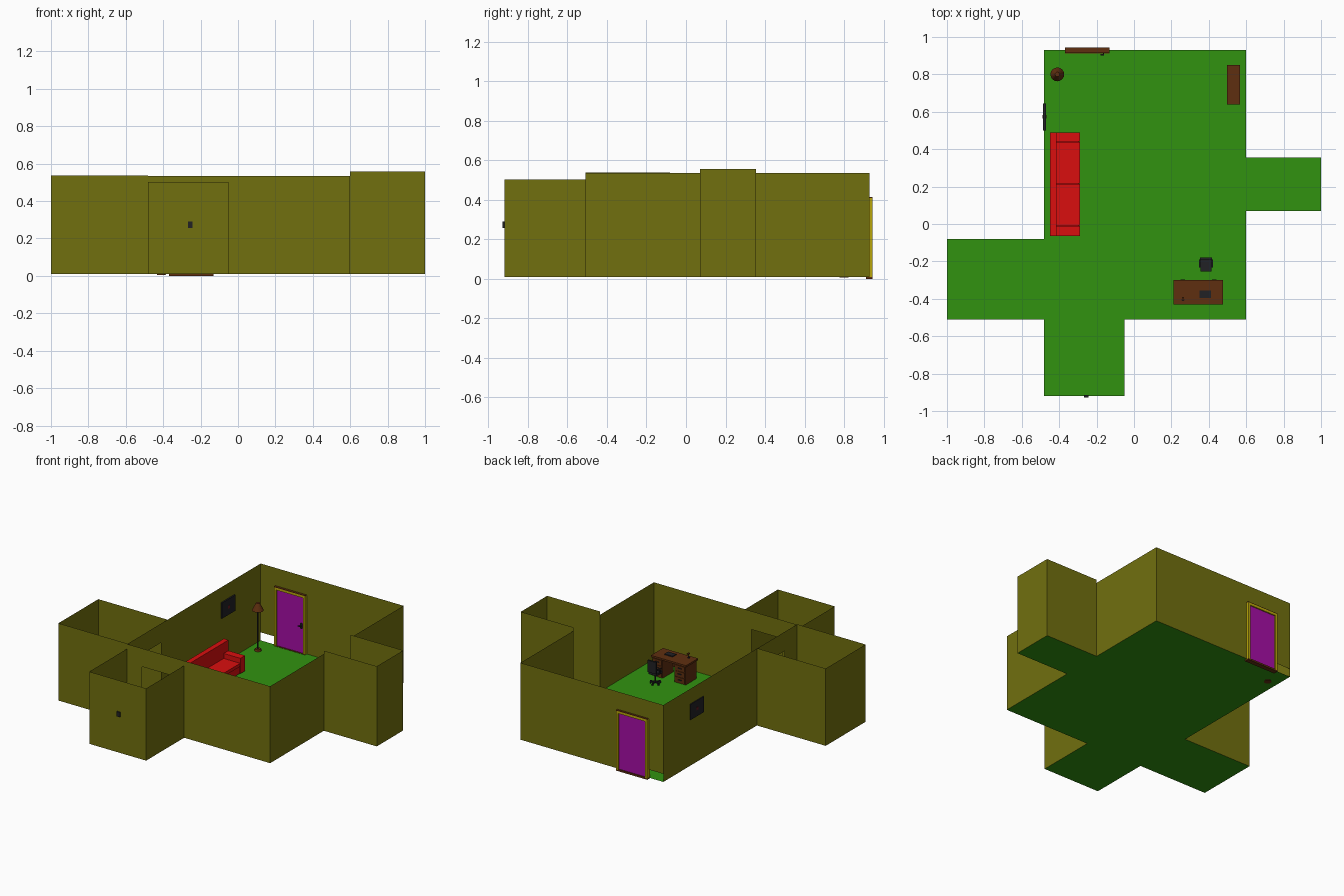
import bpy, bmesh, math
from mathutils import Matrix, Vector

if "Cube" in bpy.data.objects:
    bpy.data.objects.remove(bpy.data.objects["Cube"])


def mat(name, r, g, b):
    m = bpy.data.materials.new(name)
    m.diffuse_color = (r, g, b, 1)
    m.use_nodes = True
    m.node_tree.nodes["Principled BSDF"].inputs["Base Color"].default_value = m.diffuse_color
    return m


OLIVE = mat("olive wall", .165, .16, .0045)
GREEN = mat("green floor", .031, .29, .005)
RED = mat("red fabric", .70, .0045, .0045)
PURPLE = mat("purple door", .38, .0045, .38)
YELLOW = mat("yellow trim", .48, .38, .003)
BROWN = mat("brown wood", .114, .028, .005)
BLACK = mat("black", .015, .015, .018)
MAROON = mat("dark maroon", .12, .008, .012)


def finish(name, bm, m):
    me = bpy.data.meshes.new(name)
    bm.to_mesh(me)
    bm.free()
    me.materials.append(m)
    ob = bpy.data.objects.new(name, me)
    bpy.context.collection.objects.link(ob)
    return ob


def boxes(name, m, *bounds):
    """Each bound is (x0, x1, y0, y1, z0, z1)."""
    bm = bmesh.new()
    for x0, x1, y0, y1, z0, z1 in bounds:
        c = Vector(((x0 + x1) / 2, (y0 + y1) / 2, (z0 + z1) / 2))
        bmesh.ops.create_cube(bm, size=1, matrix=Matrix.Translation(c)
                              @ Matrix.Diagonal((x1 - x0, y1 - y0, z1 - z0, 1)))
    return finish(name, bm, m)


def cone(name, m, x, y, z0, z1, r0, r1, n=16):
    bm = bmesh.new()
    bmesh.ops.create_cone(bm, cap_ends=True, segments=n, radius1=r0, radius2=r1,
                          depth=z1 - z0, matrix=Matrix.Translation((x, y, (z0 + z1) / 2)))
    return finish(name, bm, m)


def wall(name, a, b, top, openings=(), base=.01):
    """Thin upright sheet from a to b; openings are (start, end, height) along it."""
    a, b = Vector(a), Vector(b)
    d = (b - a).normalized()
    bm = bmesh.new()

    def sheet(s, e, z0, z1):
        if e - s > 1e-4:
            p, q = a + d * s, a + d * e
            bm.faces.new([bm.verts.new((v.x, v.y, z))
                          for v, z in ((p, z0), (q, z0), (q, z1), (p, z1))])
    at = 0
    for s, e, h in openings:
        sheet(at, s, base, top)
        sheet(s, e, h, top)
        at = e
    sheet(at, (b - a).length, base, top)
    return finish(name, bm, OLIVE)


def floor(name, x0, x1, y0, y1):
    bm = bmesh.new()
    bm.faces.new([bm.verts.new((x, y, .01)) for x, y in
                  ((x0, y0), (x1, y0), (x1, y1), (x0, y1))])
    return finish(name, bm, GREEN)


# Floors
floor("main_floor", -.48, .6, -.51, .93)
floor("alcove_floor", .6, 1, .07, .355)
floor("left_room_floor", -1, -.48, -.51, -.08)
floor("front_room_floor", -.48, -.05, -.92, -.51)

# Main room walls, with doorways and a low gap beside the door
wall("main_back_wall", (-.48, .93), (.6, .93), .535, [(0, .11, .065), (.11, .35, .41)])
wall("main_left_wall", (-.48, -.51), (-.48, .93), .535, [(.13, .363, .405)])
wall("main_front_wall", (-.48, -.51), (.6, -.51), .535, [(.11, .342, .41)])
wall("main_right_wall_front", (.6, -.51), (.6, .07), .535)
wall("main_right_wall_back", (.6, .355), (.6, .93), .535)

# Side room walls
for room, top, pts in (
        ("alcove", .557, [(.6, .07), (1, .07), (1, .355), (.6, .355)]),
        ("left_room", .538, [(-.48, -.08), (-1, -.08), (-1, -.51), (-.48, -.51)]),
        ("front_room", .503, [(-.48, -.51), (-.48, -.92), (-.05, -.92), (-.05, -.51)])):
    for i in range(3):
        wall(f"{room}_wall_{i + 1}", pts[i], pts[i + 1], top)

# Door with trim, sill and handles
boxes("door", PURPLE, (-.355, -.145, .922, .936, .012, .396))
boxes("door_frame", YELLOW,
      (-.368, -.352, .914, .944, .008, .41), (-.148, -.132, .914, .944, .008, .41),
      (-.352, -.148, .914, .944, .394, .41))
boxes("frame_cap", BROWN, (-.368, -.132, .914, .944, .41, .414))
boxes("door_sill", BROWN, (-.368, -.132, .912, .944, 0, .012))
boxes("door_handle", BLACK, (-.17, -.158, .914, .922, .18, .215),
      (-.18, -.16, .902, .908, .195, .202), (-.166, -.16, .902, .916, .195, .202))

# Outdoor switch on the front room
boxes("wall_switch", BLACK, (-.268, -.243, -.928, -.914, .257, .29))

# Wall picture, visible on both faces
boxes("picture_frame", BLACK, (-.486, -.470, .5, .645, .325, .432))
boxes("picture_centre", MAROON, (-.488, -.468, .563, .582, .368, .388))

# Sofa
boxes("sofa_back", RED, (-.45, -.415, -.065, .49, .02, .198))
boxes("sofa_arms", RED, (-.415, -.29, -.065, -.01, .02, .125),
      (-.415, -.29, .44, .49, .02, .125))
boxes("sofa_seat", RED, (-.415, -.295, -.01, .44, .02, .07))
boxes("sofa_cushions", RED, (-.415, -.29, -.008, .214, .07, .092),
      (-.415, -.29, .216, .438, .07, .092))

# Floor lamp
cone("lamp_base", BROWN, -.41, .8, .006, .022, .024, .018)
cone("lamp_pole", BLACK, -.41, .8, .02, .30, .004, .004, 8)
cone("lamp_shade", BROWN, -.41, .8, .285, .335, .037, .012)

# Cabinet with shelves facing the room
shelves = [(.497, .567, .64, .85, z, z + .012) for z in (.012, .084, .156, .228, .288)]
boxes("bookcase", BROWN, (.497, .567, .64, .65, .012, .3), (.497, .567, .84, .85, .012, .3),
      (.56, .567, .65, .84, .012, .3), *shelves)

# Desk with two drawer pedestals
boxes("desk_top", BROWN, (.21, .475, -.43, -.30, .138, .15))
boxes("desk_back_panel", BROWN, (.30, .39, -.425, -.418, .05, .138))
for side, x0, x1 in (("left", .218, .302), ("right", .392, .467)):
    boxes(f"desk_pedestal_{side}", BROWN, (x0, x1, -.425, -.308, .012, .138))
    xc = (x0 + x1) / 2
    rows = (.02, .06, .1)
    boxes(f"drawer_fronts_{side}", BROWN,
          *[(x0 + .006, x1 - .006, -.308, -.304, z, z + .033) for z in rows])
    boxes(f"drawer_pulls_{side}", BLACK,
          *[(xc - .012, xc + .012, -.304, -.298, z + .014, z + .019) for z in rows])

# Laptop and small desk lamp
boxes("laptop", BLACK, (.35, .412, -.395, -.355, .15, .156))
cone("desk_lamp_base", BLACK, .262, -.405, .15, .154, .008, .008, 10)
cone("desk_lamp_stem", BLACK, .262, -.405, .154, .18, .002, .002, 6)
boxes("desk_lamp_head", BROWN, (.256, .268, -.41, -.39, .176, .183))

# Office chair
CX, CY = .385, -.22
boxes("chair_seat", BLACK, (CX - .03, CX + .03, CY - .035, CY + .03, .08, .095))
boxes("chair_back", BLACK, (CX - .032, CX + .032, CY + .028, CY + .04, .098, .178))
boxes("chair_arms", BLACK, *[(CX + s * .034 - .004, CX + s * .034 + .004,
                              CY - .012, CY + .03, .118, .124) for s in (-1, 1)],
      *[(CX + s * .034 - .003, CX + s * .034 + .003, CY, CY + .008, .085, .12)
        for s in (-1, 1)])
cone("chair_stem", BLACK, CX, CY, .028, .082, .005, .005, 8)
for i in range(5):
    leg = boxes(f"chair_leg_{i + 1}", BLACK, (0, .034, -.004, .004, .02, .029),
                (.027, .035, -.004, .004, .011, .02))
    leg.location = (CX, CY, 0)
    leg.rotation_euler.z = math.pi / 2 + i * math.tau / 5
